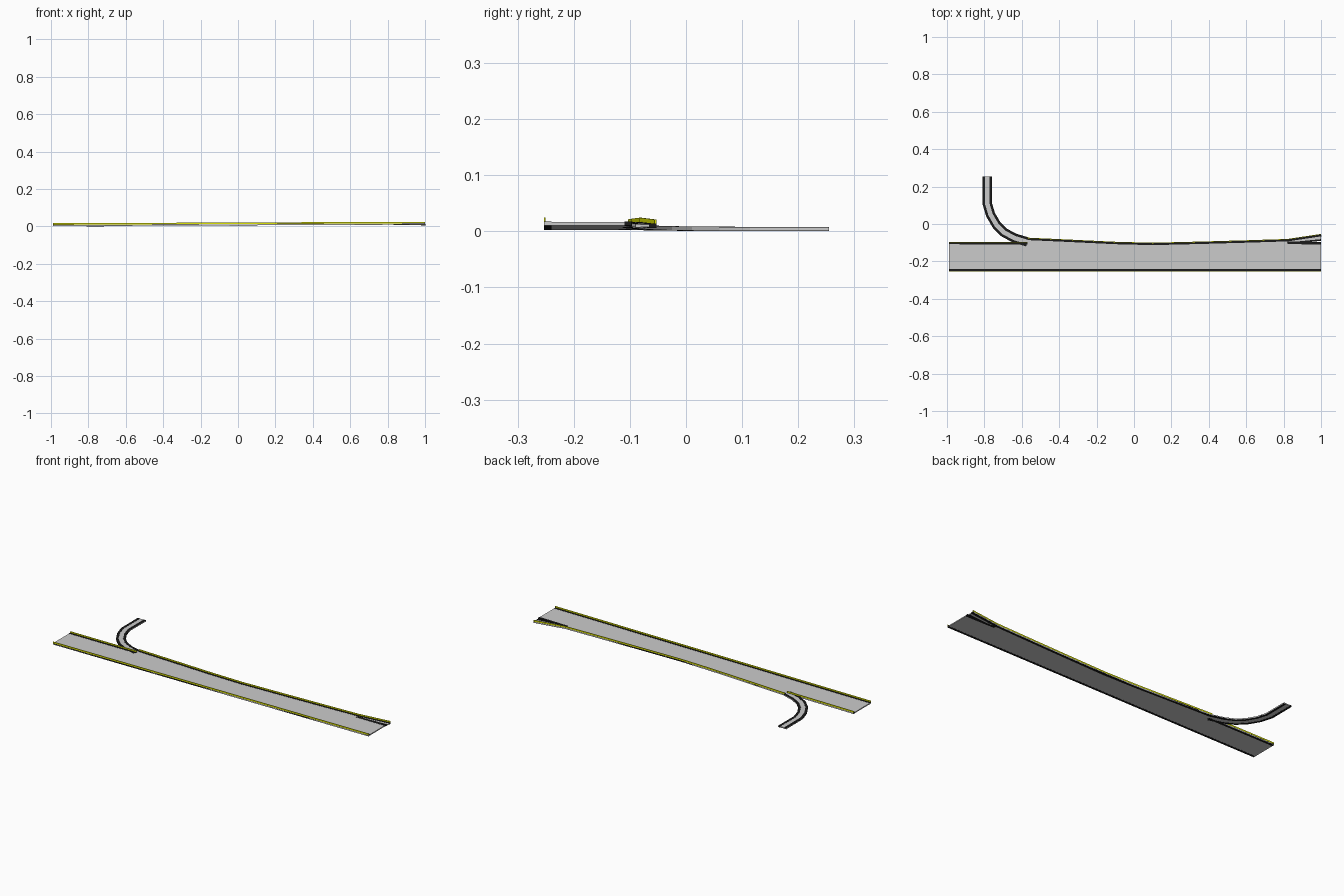
import bpy
from mathutils import Vector

if "Cube" in bpy.data.objects:
    bpy.data.objects.remove(bpy.data.objects["Cube"])


def material(name, col):
    m = bpy.data.materials.new(name)
    m.diffuse_color = (*col, 1)
    m.use_nodes = True
    m.node_tree.nodes["Principled BSDF"].inputs["Base Color"].default_value = m.diffuse_color
    return m


BLACK = material("black_edge", (0.01, 0.01, 0.01))
YELLOW = material("yellow_rail", (0.75, 0.8, 0.0))


def deck_z(x):
    return 0.0125 + 0.004 * x


def offset(pts, d):
    """Shift a path to its left by d (plan view), with mitred corners."""
    out = []
    for i, p in enumerate(pts):
        ns = []
        for j in (i - 1, i):
            if 0 <= j < len(pts) - 1:
                t = (pts[j + 1] - pts[j]).xy.normalized()
                ns.append(Vector((-t.y, t.x)))
        n = sum(ns, Vector((0, 0))).normalized()
        k = d / n.dot(ns[0])
        out.append(Vector((p.x + n.x * k, p.y + n.y * k, p.z)))
    return out


def ribbon(name, left, right, lo, hi, mat=None):
    """Closed slab between two paths, from lo to hi relative to path height."""
    verts, faces = [], []
    for a, b in zip(left, right):
        verts += [(p.x, p.y, p.z + h) for p, h in ((a, hi), (b, hi), (b, lo), (a, lo))]
    n = len(left)
    for i in range(n - 1):
        s, e = 4 * i, 4 * i + 4
        for k in range(4):
            m = (k + 1) % 4
            faces.append((s + k, s + m, e + m, e + k))
    faces += [(3, 2, 1, 0), tuple(4 * (n - 1) + k for k in range(4))]
    me = bpy.data.meshes.new(name)
    me.from_pydata(verts, [], faces)
    ob = bpy.data.objects.new(name, me)
    bpy.context.collection.objects.link(ob)
    if mat:
        me.materials.append(mat)
    bpy.context.view_layer.objects.active = ob
    bpy.ops.object.mode_set(mode='EDIT')
    bpy.ops.mesh.select_all(action='SELECT')
    bpy.ops.mesh.normals_make_consistent(inside=False)
    bpy.ops.object.mode_set(mode='OBJECT')
    return ob


def on_deck(*xy):
    return [Vector((x, y, deck_z(x))) for x, y in xy]


def kerb(name, path, inward, rail=True):
    """Black edge strip, optionally with a thin yellow rail on it."""
    ribbon(name + "_kerb", path, offset(path, inward * 0.013), -0.0066, 0.001, BLACK)
    if rail:
        ribbon(name + "_rail", path, offset(path, inward * 0.003), 0.001, 0.0085, YELLOW)


# main carriageway: entry part, merged part with curved far edge, exit part
near = on_deck((-0.99, -0.253), (1, -0.253))
entry_far = on_deck((-0.99, -0.095), (-0.57, -0.097))
merge_far = on_deck((-0.57, -0.073), (-0.35, -0.083), (-0.1, -0.095), (0.1, -0.1),
                    (0.35, -0.094), (0.6, -0.087), (0.82, -0.08))
exit_far = on_deck((0.82, -0.107), (1, -0.11))
for name, far in (("entry", entry_far), ("merge", merge_far), ("exit", exit_far)):
    low = [Vector((p.x, -0.253, p.z)) for p in far]
    ribbon(name + "_road", far, low, -0.006, 0)

# slip road curving in on the left
curve = [(-0.785, 0.255, 0.007), (-0.785, 0.11, 0.007), (-0.767, 0.05, 0.0072),
         (-0.735, -0.005, 0.0076), (-0.695, -0.045, 0.0082), (-0.64, -0.075, 0.009),
         (-0.57, -0.096, 0.0101)]
centre = [Vector(p) for p in curve]
outer, inner = offset(centre, -0.025), offset(centre, 0.025)
ribbon("slip_road", outer, inner, -0.006, 0)
kerb("slip_outer", outer, 1, False)
kerb("slip_inner", inner, -1, False)

# slip road leaving on the right, dropping slightly
out_far = [Vector((0.82, -0.08, deck_z(0.82))), Vector((1, -0.053, 0.0125))]
out_near = [Vector((0.82, -0.108, deck_z(0.82))), Vector((1, -0.09, 0.0125))]
ribbon("exit_slip_road", out_far, out_near, -0.005, 0)
ribbon("exit_slip_inner_kerb", out_near, offset(out_near, 0.009), -0.0055, 0.001, BLACK)

# edges and rails of the carriageway
kerb("near", near, 1)
kerb("entry_far", entry_far, -1)
kerb("merge_far", merge_far + out_far[1:], -1)
kerb("exit_far", exit_far, 1, False)
